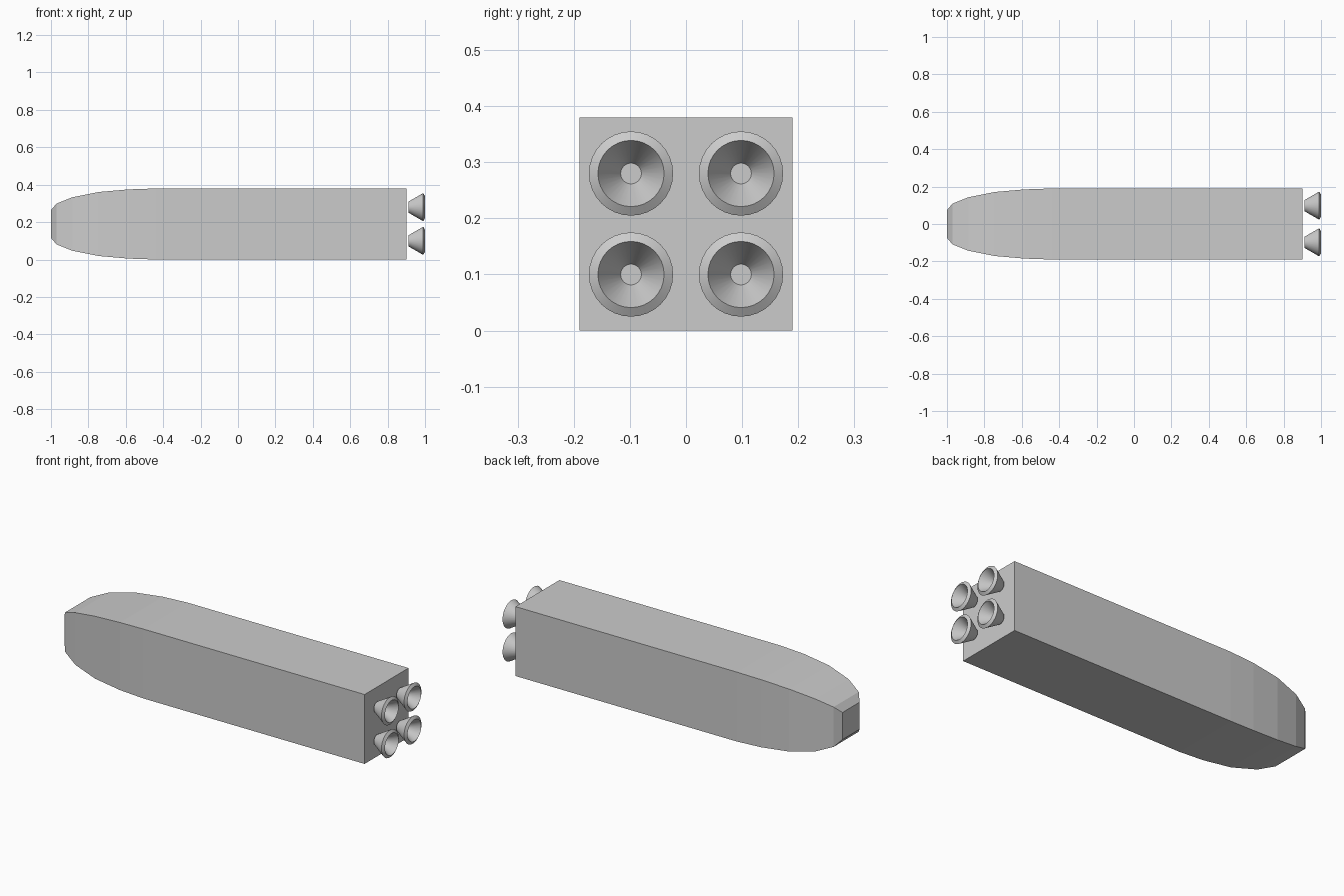
import bpy, bmesh, math

if "Cube" in bpy.data.objects:
    bpy.data.objects.remove(bpy.data.objects["Cube"])


def finish(name, bm):
    bmesh.ops.recalc_face_normals(bm, faces=bm.faces)
    mesh = bpy.data.meshes.new(name)
    bm.to_mesh(mesh)
    bm.free()
    obj = bpy.data.objects.new(name, mesh)
    bpy.context.collection.objects.link(obj)
    return obj


def loft_x(name, profile, sides, center=(0, 0), turn=0.0, scale=1.0):
    """Capped loft along x through regular polygons, profile = (x, radius)."""
    bm = bmesh.new()
    rings = []
    for x, r in profile:
        angles = [turn + 2 * math.pi * i / sides for i in range(sides)]
        rings.append([bm.verts.new((x, center[0] + scale * r * math.cos(a),
                                    center[1] + scale * r * math.sin(a))) for a in angles])
    for a, b in zip(rings, rings[1:]):
        for i in range(sides):
            j = (i + 1) % sides
            bm.faces.new((a[i], a[j], b[j], b[i]))
    bm.faces.new(rings[0])
    bm.faces.new(rings[-1])
    return finish(name, bm)


MID_Z = 0.19

# Square hull with tapered nose (x, half width)
hull_profile = [(-1.0, 0.074), (-0.97, 0.109), (-0.885, 0.143), (-0.745, 0.171),
                (-0.585, 0.185), (-0.44, 0.19), (0.90, 0.19)]
loft_x("hull", hull_profile, 4, (0, MID_Z), math.pi / 4, math.sqrt(2))

# Thick-walled engine bells: outer wall, sloped rim, inner wall, inner floor
bell_profile = [(0.912, 0.030), (0.990, 0.075), (1.0, 0.059), (0.931, 0.0185)]
for side, y in (("left", -0.098), ("right", 0.098)):
    for level, z in (("lower", -0.09), ("upper", 0.09)):
        bell = loft_x(f"engine_bell_{level}_{side}", bell_profile, 32, (y, MID_Z + z))
        bpy.ops.object.select_all(action='DESELECT')
        bell.select_set(True)
        bpy.context.view_layer.objects.active = bell
        bpy.ops.object.shade_smooth_by_angle(angle=math.radians(30))
